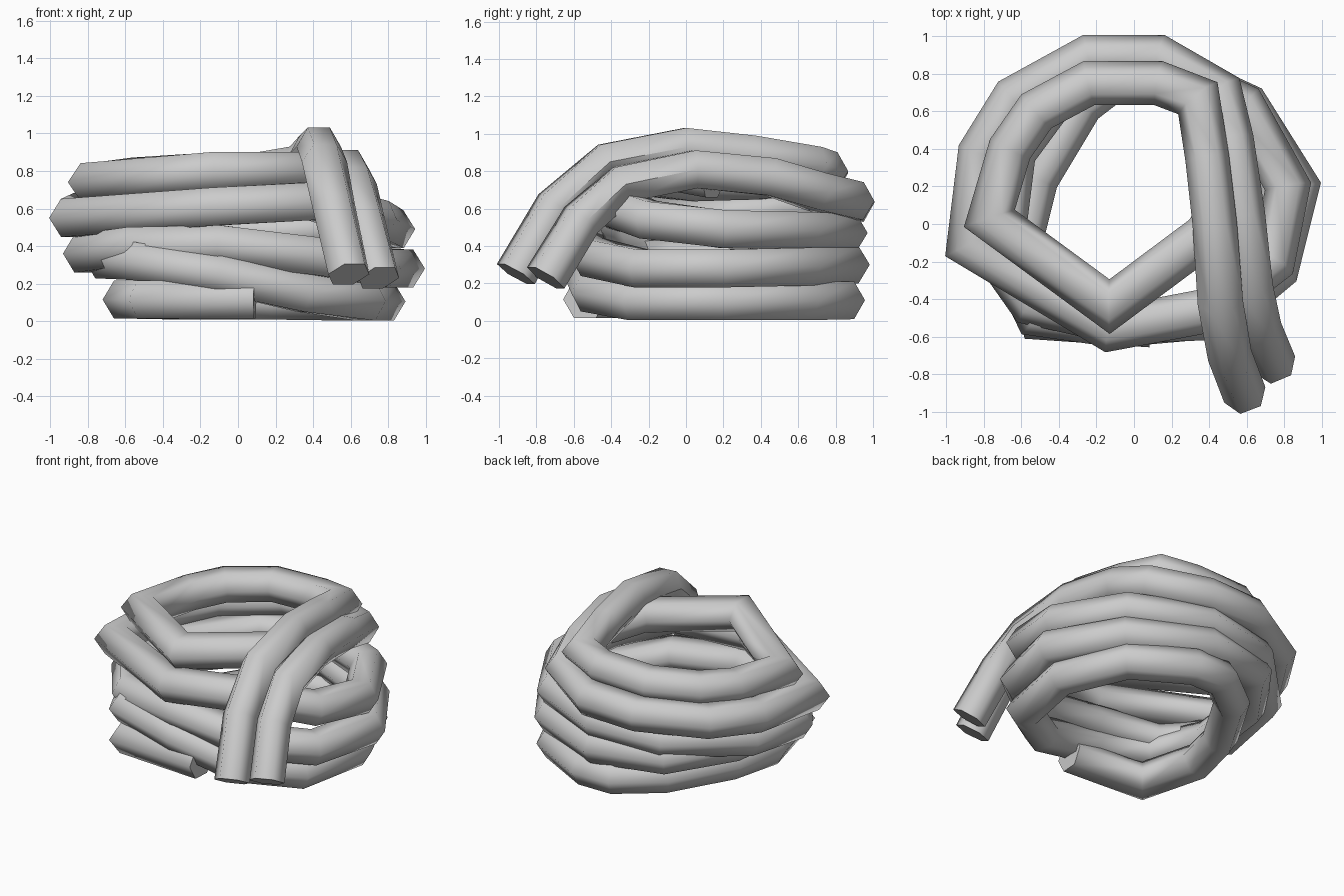
import bpy, bmesh, math
from mathutils import Vector

if "Cube" in bpy.data.objects:
    bpy.data.objects.remove(bpy.data.objects["Cube"])

R = 0.117     # hexagonal section radius
SIDES = 6


def tube(name, pts):
    """Sweep a six-sided section along a path, keeping it upright and mitred."""
    pts = [Vector(p) for p in pts]
    bm = bmesh.new()
    rings = []
    for i, p in enumerate(pts):
        a = (p - pts[max(i - 1, 0)]).normalized()
        b = (pts[min(i + 1, len(pts) - 1)] - p).normalized()
        t = (a + b).normalized()
        side = t.cross(Vector((0, 0, 1))).normalized()
        up = side.cross(t).normalized()
        miter = 1.0
        if a.length and b.length:
            miter = 1 / max(0.8, math.cos(a.angle(b) / 2))
        ring = []
        for k in range(SIDES):
            ang = 2 * math.pi * k / SIDES
            ring.append(bm.verts.new(p + side * (R * miter * math.cos(ang))
                                     + up * (R * math.sin(ang))))
        rings.append(ring)
    for r, s in zip(rings, rings[1:]):
        for k in range(SIDES):
            n = (k + 1) % SIDES
            bm.faces.new((r[k], r[n], s[n], s[k]))
    bm.faces.new(rings[0])
    bm.faces.new(rings[-1])
    bmesh.ops.recalc_face_normals(bm, faces=bm.faces)
    me = bpy.data.meshes.new(name)
    bm.to_mesh(me)
    bm.free()
    ob = bpy.data.objects.new(name, me)
    bpy.context.collection.objects.link(ob)
    bpy.ops.object.select_all(action='DESELECT')
    ob.select_set(True)
    bpy.context.view_layer.objects.active = ob
    bpy.ops.object.shade_smooth_by_angle(angle=math.radians(61))
    return ob


# Lower coil: four rising turns, ending in the outer loose end
tube("lower_rope_coil", [
    (.09, -.54, .115), (-.49, -.50, .115), (-.60, -.08, .115), (-.52, .24, .115),
    (-.28, .64, .11), (-.02, .84, .11), (.20, .84, .11), (.58, .63, .105),
    (.77, .20, .105), (.68, -.27, .105), (.35, -.50, .15), (-.1, -.54, .25),
    (-.52, -.48, .32), (-.70, -.10, .33), (-.64, .38, .33), (-.36, .76, .31),
    (.10, .86, .30), (.60, .63, .29), (.87, .20, .28), (.76, -.24, .28),
    (.45, -.50, .34), (-.10, -.52, .41), (-.55, -.42, .40), (-.81, -.05, .36),
    (-.76, .38, .40), (-.36, .78, .44), (.10, .85, .47), (.58, .63, .48),
    (.82, .20, .49), (.74, -.20, .54), (.40, -.46, .64),
    (-.13, -.56, .61), (-.88, -.11, .55), (-.82, .38, .58), (-.64, .67, .60),
    (-.24, .89, .63), (.13, .89, .64), (.46, .70, .69), (.52, .45, .77),
    (.58, .05, .81), (.62, -.34, .73), (.67, -.56, .54), (.75, -.75, .23)])

# Upper loop: tucked-in end, one turn around the top, then the inner loose end
tube("upper_rope_loop", [
    (.52, .15, .76), (.38, -.06, .80),
    (-.13, -.44, .80), (-.77, .03, .74), (-.66, .40, .75), (-.52, .60, .77),
    (-.24, .75, .79), (.13, .75, .80), (.34, .67, .83), (.39, .35, .89),
    (.43, 0, .93), (.46, -.42, .85), (.51, -.70, .61), (.59, -.91, .25)])
